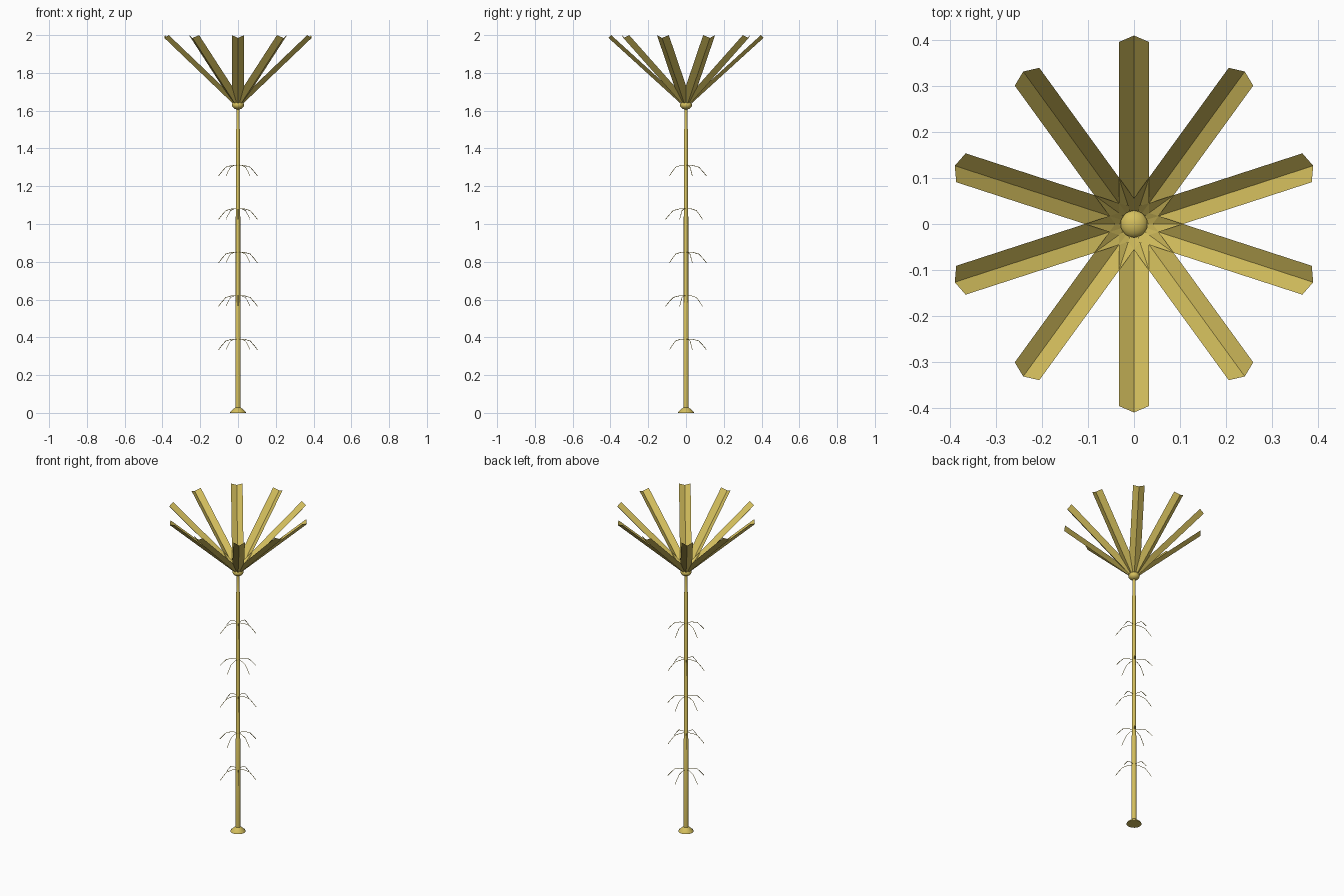
import bpy, math
from mathutils import Vector, Matrix

cube = bpy.data.objects.get("Cube")
if cube:
    bpy.data.objects.remove(cube, do_unlink=True)

# Single aged gold finish
GOLD = (0.66, 0.52, 0.11, 1.0)
gold = bpy.data.materials.new("aged_gold")
gold.use_nodes = True
gold.diffuse_color = GOLD
gold.node_tree.nodes["Principled BSDF"].inputs["Base Color"].default_value = GOLD


def add_mesh(name, verts, faces, smooth=False):
    mesh = bpy.data.meshes.new(name)
    mesh.from_pydata(verts, [], faces)
    mesh.materials.append(gold)
    obj = bpy.data.objects.new(name, mesh)
    bpy.context.collection.objects.link(obj)
    if smooth:
        bpy.context.view_layer.objects.active = obj
        bpy.ops.object.select_all(action='DESELECT')
        obj.select_set(True)
        bpy.ops.object.shade_smooth_by_angle(angle=math.radians(35))
    return obj


def lathe(name, profile, sides=16):
    """Revolve (radius, height) points about z, with capped ends."""
    verts = [(r * math.cos(math.tau * i / sides), r * math.sin(math.tau * i / sides), z)
             for r, z in profile for i in range(sides)]
    faces = []
    for k in range(len(profile) - 1):
        for i in range(sides):
            j = (i + 1) % sides
            a, b = k * sides, (k + 1) * sides
            faces.append((a + i, a + j, b + j, b + i))
    faces.append(tuple(reversed(range(sides))))
    faces.append(tuple(range((len(profile) - 1) * sides, len(profile) * sides)))
    return add_mesh(name, verts, faces, True)


# Flared foot and stepped pole
lathe("foot", [(0.043, 0), (0.041, 0.006), (0.019, 0.025), (0.014, 0.028)])
lathe("pole", [(0.014, 0.02), (0.014, 0.58), (0.012, 0.585), (0.012, 1.04),
               (0.0105, 1.045), (0.0105, 1.5), (0.0085, 1.505), (0.0085, 1.62)])

# Rounded hub under the crown
hub = [(0.032 * math.cos(t), 1.63 + 0.024 * math.sin(t))
       for t in (math.radians(a) for a in range(-80, 81, 16))]
lathe("hub", hub, 20)

# Crown of folded leaves, each a straight V-shaped channel
keel_in, keel_out = Vector((0.031, 0, 1.64)), Vector((0.41, 0, 1.985))
rise = Vector((-0.014, 0, 0.015))
side = Vector((0, 0.033, 0))
LEAVES = 10
for n in range(LEAVES):
    turn = Matrix.Rotation(math.pi / 2 + math.tau * n / LEAVES, 3, 'Z')
    points = [keel_in + rise - side, keel_in, keel_in + rise + side,
              keel_out + rise - side, keel_out, keel_out + rise + side]
    add_mesh(f"leaf_{n + 1}", [turn @ p for p in points],
             [(0, 3, 4, 1), (1, 4, 5, 2)])

# Tiers of thin drooping strands, turned half round on every other tier
STRAND = [(0.0, 0.0), (0.035, 0.0), (0.068, -0.009), (0.09, -0.033), (0.108, -0.055)]
for tier in range(5):
    curve = bpy.data.curves.new(f"strands_{tier + 1}", 'CURVE')
    curve.dimensions = '3D'
    curve.bevel_depth = 0.0016
    curve.bevel_resolution = 0
    curve.use_fill_caps = True
    curve.materials.append(gold)
    height = 1.31 - 0.23 * tier
    for k in range(5):
        angle = math.pi / 2 + math.pi * (tier % 2) + math.tau * k / 5
        spline = curve.splines.new('POLY')
        spline.points.add(len(STRAND) - 1)
        for point, (r, dz) in zip(spline.points, STRAND):
            point.co = (r * math.cos(angle), r * math.sin(angle), height + dz, 1)
    obj = bpy.data.objects.new(f"strands_{tier + 1}", curve)
    bpy.context.collection.objects.link(obj)
